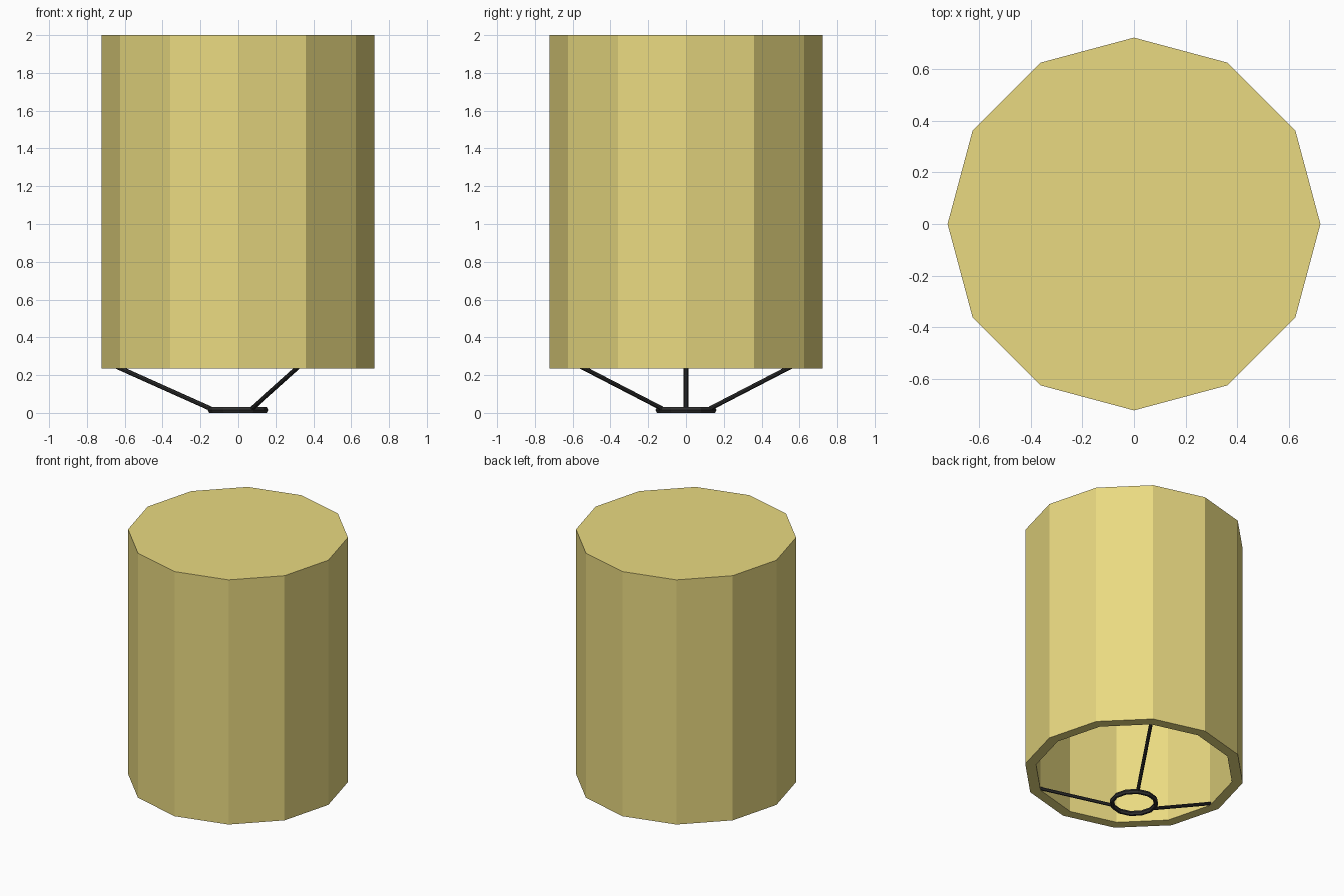
import bpy, bmesh
from math import sin, cos, pi, radians
from mathutils import Vector

if "Cube" in bpy.data.objects:
    bpy.data.objects.remove(bpy.data.objects["Cube"])


def material(name, rgb):
    m = bpy.data.materials.new(name)
    m.diffuse_color = (*rgb, 1)
    m.use_nodes = True
    m.node_tree.nodes["Principled BSDF"].inputs["Base Color"].default_value = m.diffuse_color
    return m


yellow = material("shade_yellow", (0.82, 0.70, 0.22))
black = material("frame_black", (0.03, 0.03, 0.03))


def finish(bm, name, mat):
    bmesh.ops.recalc_face_normals(bm, faces=bm.faces)
    me = bpy.data.meshes.new(name)
    bm.to_mesh(me)
    bm.free()
    me.materials.append(mat)
    ob = bpy.data.objects.new(name, me)
    bpy.context.collection.objects.link(ob)
    return ob


def lathe(name, profile, sides, mat, closed=False):
    """Revolve (r, z) points; open profiles get their end loops capped."""
    bm = bmesh.new()
    rings = [[bm.verts.new((r * cos(2 * pi * i / sides), r * sin(2 * pi * i / sides), z))
              for i in range(sides)] for r, z in profile]
    pairs = list(zip(rings, rings[1:]))
    if closed:
        pairs.append((rings[-1], rings[0]))
    else:
        bm.faces.new(rings[0])
        bm.faces.new(rings[-1])
    for a, b in pairs:
        for i in range(sides):
            j = (i + 1) % sides
            bm.faces.new((a[i], a[j], b[j], b[i]))
    return finish(bm, name, mat)


def rod(name, a, b, radius, mat):
    a, b = Vector(a), Vector(b)
    bm = bmesh.new()
    bmesh.ops.create_cone(bm, cap_ends=True, segments=8, radius1=radius,
                          radius2=radius, depth=(b - a).length)
    ob = finish(bm, name, mat)
    ob.location = (a + b) / 2
    ob.rotation_euler = (b - a).to_track_quat('Z', 'Y').to_euler()


# Twelve-sided shade: closed top, hollow and open below
lathe("shade", [(0.722, 2.0), (0.722, 0.235), (0.65, 0.235), (0.65, 1.93)], 12, yellow)

# Wire ring at the bottom
ring = [(0.146 + 0.015 * cos(k * pi / 3), 0.015 + 0.015 * sin(k * pi / 3) / sin(pi / 3))
        for k in range(6)]
lathe("holder_ring", ring, 12, black, closed=True)

# Three sloping spokes from the ring up to the shade
for n, deg in enumerate((60, 180, 300)):
    c, s = cos(radians(deg)), sin(radians(deg))
    rod(f"spoke_{n + 1}", (0.145 * c, 0.145 * s, 0.022), (0.665 * c, 0.665 * s, 0.255), 0.012, black)
